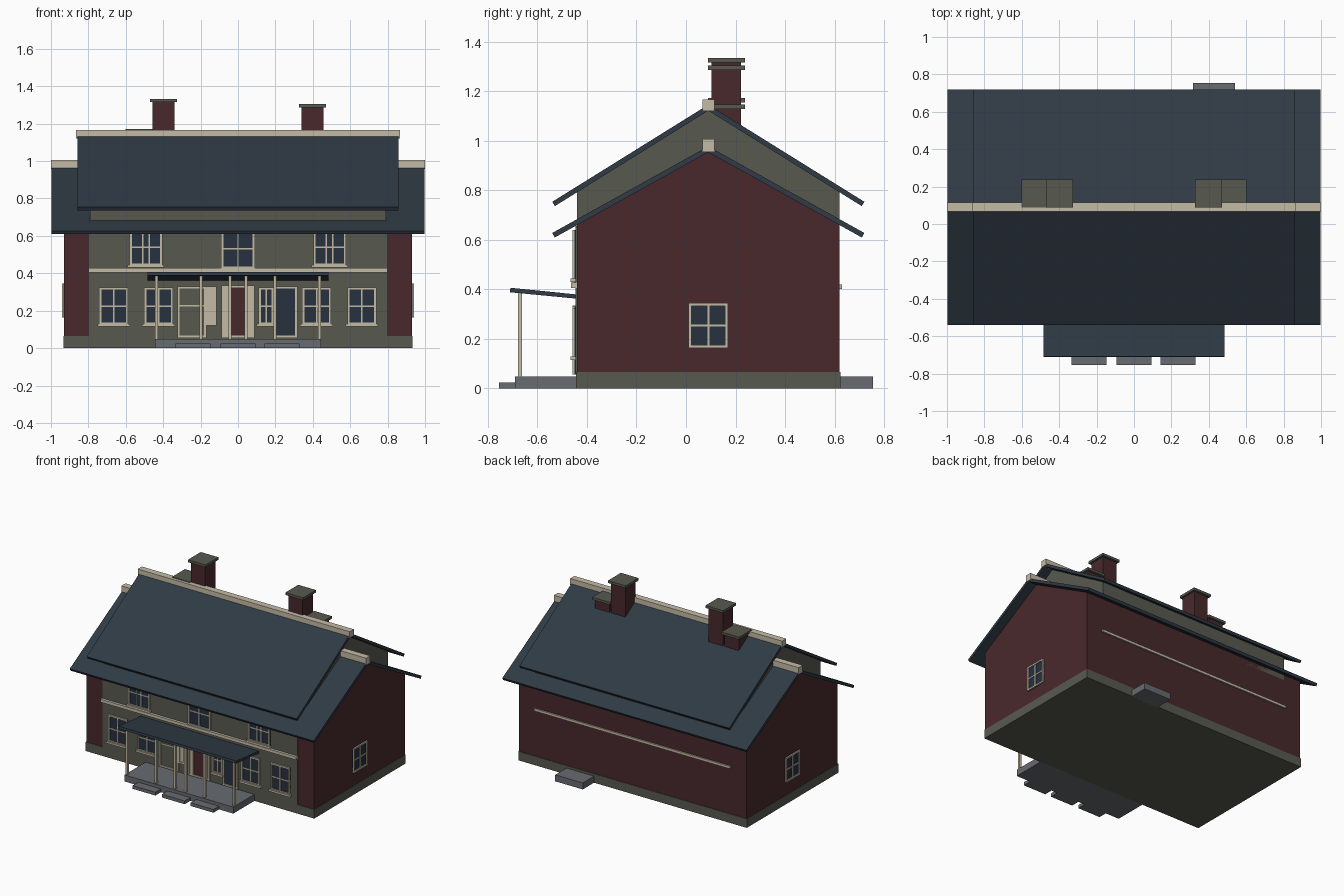
import bpy, bmesh, math
from mathutils import Matrix, Vector

if "Cube" in bpy.data.objects:
    bpy.data.objects.remove(bpy.data.objects["Cube"])


def mat(name, r, g, b):
    m = bpy.data.materials.new(name)
    m.diffuse_color = [(c / 255) ** 2.2 for c in (r, g, b)] + [1]
    m.use_nodes = True
    m.node_tree.nodes["Principled BSDF"].inputs["Base Color"].default_value = m.diffuse_color
    return m


RED = mat("dark red brick", 74, 45, 47)
OLIVE = mat("olive grey", 88, 90, 81)
SLATE = mat("blue slate", 51, 61, 70)
CREAM = mat("cream trim", 196, 186, 165)
STONE = mat("grey stone", 103, 106, 112)
GLASS = mat("dark glass", 42, 52, 65)


def finish(name, bm, mats, matrix=None):
    bmesh.ops.recalc_face_normals(bm, faces=bm.faces)
    me = bpy.data.meshes.new(name)
    bm.to_mesh(me)
    bm.free()
    for m in mats:
        me.materials.append(m)
    ob = bpy.data.objects.new(name, me)
    if matrix:
        ob.matrix_world = matrix
    bpy.context.collection.objects.link(ob)
    return ob


def add_box(bm, x0, x1, y0, y1, z0, z1, mi=0):
    size = Matrix.Diagonal((x1 - x0, y1 - y0, z1 - z0, 1))
    at = Matrix.Translation(((x0 + x1) / 2, (y0 + y1) / 2, (z0 + z1) / 2))
    vs = bmesh.ops.create_cube(bm, size=1, matrix=at @ size)["verts"]
    for f in {f for v in vs for f in v.link_faces}:
        f.material_index = mi


def box(name, m, *dims):
    bm = bmesh.new()
    add_box(bm, *dims)
    return finish(name, bm, [m])


def prism(name, m, profile, half):
    """Extrude a (y, z) outline along x, from -half to half."""
    bm = bmesh.new()
    face = bm.faces.new([bm.verts.new((-half, y, z)) for y, z in profile])
    ext = bmesh.ops.extrude_face_region(bm, geom=[face])["geom"]
    bmesh.ops.translate(bm, vec=(2 * half, 0, 0),
                        verts=[v for v in ext if isinstance(v, bmesh.types.BMVert)])
    return finish(name, bm, [m])


RIDGE, FRONT, BACK, WALL_X = 0.09, -0.44, 0.62, 0.93


def gable_block(name, m, half, base, apex, slope):
    eave = apex - slope * (BACK - RIDGE)
    prism(name, m, [(FRONT, base), (BACK, base), (BACK, eave),
                    (RIDGE, apex), (FRONT, eave)], half)


def gable_roof(name, half, apex, slope):
    run, t = 0.63, 0.024
    n = t * slope / (1 + slope ** 2)      # square-cut eave ends
    up = [(RIDGE - run, apex - slope * run), (RIDGE, apex),
          (RIDGE + run, apex - slope * run)]
    low = run - n
    down = [(RIDGE + low, apex - t - slope * low), (RIDGE, apex - t),
            (RIDGE - low, apex - t - slope * low)]
    prism(name, SLATE, up + down, half)


# House body, base and the raised upper gable
gable_block("house_walls", RED, WALL_X, 0.03, 0.953, 0.555)
box("plinth", OLIVE, -0.934, 0.934, -0.444, 0.624, 0, 0.066)
box("front_facade", OLIVE, -0.797, 0.797, -0.446, -0.43, 0.06, 0.655)
gable_block("upper_gable", OLIVE, 0.79, 0.62, 1.122, 0.622)

# Two stacked roofs with ridge caps
gable_roof("lower_roof", 0.997, 0.977, 0.555)
gable_roof("upper_roof", 0.858, 1.145, 0.622)
box("lower_ridge_cap", CREAM, -1, 1, 0.067, 0.115, 0.957, 1.007)
box("upper_ridge_cap", CREAM, -0.866, 0.866, 0.067, 0.115, 1.12, 1.167)

# String courses
box("front_string_course", CREAM, -0.8, 0.8, -0.465, -0.44, 0.405, 0.427)
box("back_string_course", CREAM, -0.8, 0.8, 0.61, 0.63, 0.402, 0.42)

# Chimneys: a tall stack with a low stack beside it
for label, s, top, low in (("left", -1, 1.333, 1.172), ("right", 1, 1.304, 1.146)):
    for part, a, b, h in (("tall", 0.34, 0.457, top), ("low", 0.47, 0.587, low)):
        x0, x1 = sorted((s * a, s * b))
        box(f"{label}_{part}_chimney", RED, x0, x1, 0.102, 0.222, 0.95, h - 0.012)
        pad = 0.014
        box(f"{label}_{part}_chimney_cap", OLIVE, x0 - pad, x1 + pad,
            0.088, 0.238, h - 0.018, h)


def window(name, w, z0, z1, matrix, bars=(0,), cross=(0.5,), sill=True, pane=GLASS):
    """Framed panel facing local -y, with its wall plane at y = 0."""
    bm = bmesh.new()
    h, f, b = w / 2, 0.012, 0.004
    add_box(bm, -h, h, -0.004, 0.004, z0, z1, 1)
    for x in (-h, h - f):
        add_box(bm, x, x + f, -0.012, 0.003, z0, z1)
    for z in (z0, z1 - f):
        add_box(bm, -h + f, h - f, -0.012, 0.003, z, z + f)
    for x in bars:
        add_box(bm, x - b, x + b, -0.009, 0.003, z0 + f, z1 - f)
    for c in cross:
        z = z0 + c * (z1 - z0)
        add_box(bm, -h + f, h - f, -0.008, 0.003, z - b, z + b)
    if sill:
        add_box(bm, -h - 0.01, h + 0.01, -0.02, 0.003, z0 - 0.01, z0 + 0.004)
    return finish(name, bm, [CREAM, pane], matrix)


def on_front(x):
    return Matrix.Translation((x, -0.446, 0))


# Ground-floor and upper windows
for x in (-0.665, -0.425, 0.42, 0.662):
    window("ground_window", 0.155, 0.125, 0.325, on_front(x))
for x in (-0.492, 0.49):
    window("upper_window", 0.175, 0.44, 0.64, on_front(x), bars=(-0.017, 0.017))
window("upper_middle_window", 0.18, 0.425, 0.64, on_front(0), sill=False)

# Gable-end windows
for label, s in (("right", 1), ("left", -1)):
    turn = Matrix.Translation((s * WALL_X, RIDGE, 0)) @ Matrix.Rotation(s * math.pi / 2, 4, 'Z')
    window(f"{label}_gable_window", 0.16, 0.163, 0.345, turn, sill=False)

# Three entrances with side panels
window("left_door", 0.155, 0.055, 0.33, on_front(-0.247), (), (0.62,), False, OLIVE)
window("left_door_side_panel", 0.055, 0.12, 0.33, on_front(-0.143), (), (), False, CREAM)
window("middle_door", 0.115, 0.055, 0.335, on_front(0), (), (), False, RED)
for s in (-1, 1):
    window("middle_door_side_panel", 0.03, 0.055, 0.335, on_front(s * 0.073), (), (), False, CREAM)
window("right_door", 0.125, 0.055, 0.33, on_front(0.255), (), (), False)
window("right_door_side_window", 0.08, 0.125, 0.325, on_front(0.15))

# Porch deck, steps, posts and outward-rising roof
box("porch_deck", STONE, -0.445, 0.445, -0.69, -0.44, 0, 0.048)
for x in (-0.24, 0, 0.235):
    box("porch_step", STONE, x - 0.093, x + 0.093, -0.755, -0.685, 0, 0.024)
for x in (0.043, 0.198, 0.436):
    for s in (-1, 1):
        box("porch_post", CREAM, s * x - 0.008, s * x + 0.008, -0.678, -0.662, 0.045, 0.392)
prism("porch_roof", SLATE, [(-0.711, 0.388), (-0.44, 0.362),
                            (-0.44, 0.379), (-0.709, 0.406)], 0.483)

# Back doorstep
box("back_step", STONE, 0.315, 0.54, 0.61, 0.755, 0, 0.048)
